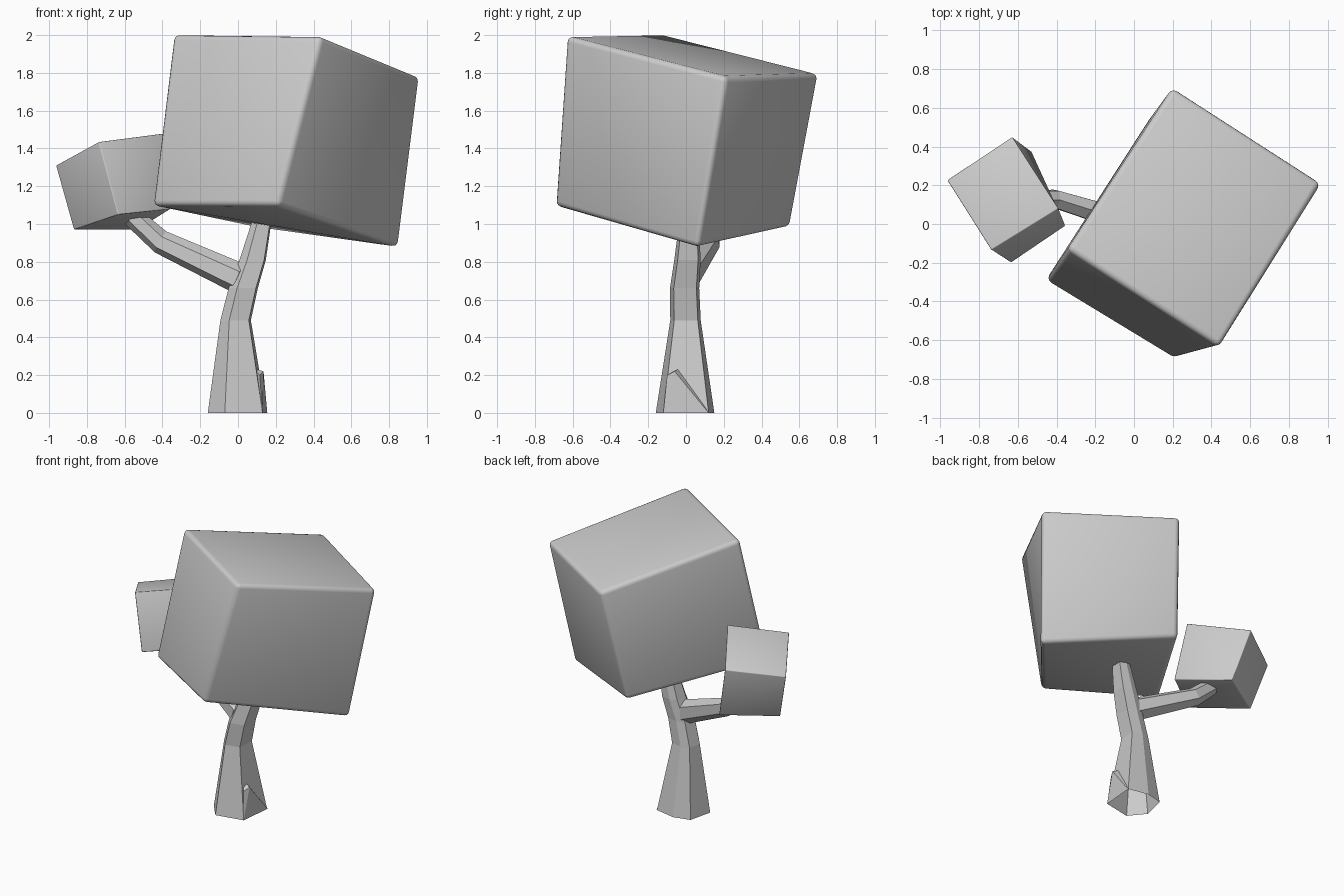
import bpy, bmesh, math
from mathutils import Vector

if "Cube" in bpy.data.objects:
    bpy.data.objects.remove(bpy.data.objects["Cube"])

grey = bpy.data.materials.new("plain grey")
grey.use_nodes = True
grey.diffuse_color = (0.6, 0.6, 0.6, 1)
grey.node_tree.nodes["Principled BSDF"].inputs["Base Color"].default_value = (0.6, 0.6, 0.6, 1)


def finish(name, bm):
    bmesh.ops.recalc_face_normals(bm, faces=bm.faces)
    mesh = bpy.data.meshes.new(name)
    bm.to_mesh(mesh)
    bm.free()
    mesh.materials.append(grey)
    obj = bpy.data.objects.new(name, mesh)
    bpy.context.collection.objects.link(obj)
    return obj


def loft(bm, rings, cap_start=False):
    loops = [[bm.verts.new(p) for p in ring] for ring in rings]
    for low, high in zip(loops, loops[1:]):
        for i in range(len(low)):
            j = (i + 1) % len(low)
            bm.faces.new((low[i], low[j], high[j], high[i]))
    bm.faces.new(loops[-1])
    if cap_start:
        bm.faces.new(loops[0])


def block(name, top, bottom, bevel, grow=1.0):
    """Skewed box from its top and bottom corners, with rounded edges."""
    bm = bmesh.new()
    mid = sum((Vector(p) for p in top + bottom), Vector()) / 8
    rings = [[mid + (Vector(p) - mid) * grow for p in ring] for ring in (bottom, top)]
    loft(bm, rings, True)
    if bevel:
        bmesh.ops.bevel(bm, geom=bm.edges[:], offset=bevel, segments=3,
                        profile=0.5, affect='EDGES')
    obj = finish(name, bm)
    bpy.ops.object.select_all(action='DESELECT')
    obj.select_set(True)
    bpy.context.view_layer.objects.active = obj
    bpy.ops.object.shade_smooth_by_angle(angle=math.radians(35))
    return obj


# Foliage blocks
block("large_foliage",
      [(-.34, -.13, 2.0), (.44, -.63, 1.99), (.96, .21, 1.775), (.2, .7, 1.79)],
      [(-.45, -.29, 1.1), (.21, -.69, 1.1), (.85, .06, .88), (.09, .55, .99)],
      .03, 1.01)
block("small_foliage",
      [(-.965, .227, 1.31), (-.737, -.134, 1.435), (-.39, .08, 1.48), (-.63, .45, 1.355)],
      [(-.87, .16, .97), (-.635, -.2, 1.05), (-.355, -.01, 1.08), (-.53, .376, .97)],
      .006)

# Trunk: one uneven six-sided outline, shrunk and shifted up its height
outline = [(-.07, -.16), (.13, -.12), (.15, .12), (0, .15), (-.12, .12), (-.16, -.05)]
steps = [(0, 0, 0, 1), (-.01, 0, .49, .52), (.03, -.005, .66, .5),
         (.08, .01, .81, .45), (.14, .02, 1.07, .3)]
trunk = bmesh.new()
loft(trunk, [[(cx + x * s, cy + y * s, z) for x, y in outline] for cx, cy, z, s in steps])
finish("trunk", trunk)

# Side branch: six-sided rings set across the path
path = [Vector(p) for p in ((.01, 0, .71), (-.41, .13, .905), (-.56, .13, 1.04))]
radii = [.075, .058, .05]
rings = []
for i, p in enumerate(path):
    along = (path[min(i + 1, 2)] - path[max(i - 1, 0)]).normalized()
    side = along.cross(Vector((0, 0, 1))).normalized()
    up = side.cross(along)
    angles = [math.tau * (k + .5) / 6 for k in range(6)]
    rings.append([p + (side * math.cos(a) * .9 + up * math.sin(a) * 1.1) * radii[i]
                  for a in angles])
branch = bmesh.new()
loft(branch, rings, True)
finish("side_branch", branch)

# Root ridge on the side of the trunk
root = bmesh.new()
for p in [(.13, -.12, 0), (.155, .12, 0), (.135, -.06, .22), (.115, -.1, .2), (.07, -.03, .24)]:
    root.verts.new(p)
bmesh.ops.convex_hull(root, input=root.verts[:])
finish("root_ridge", root)
